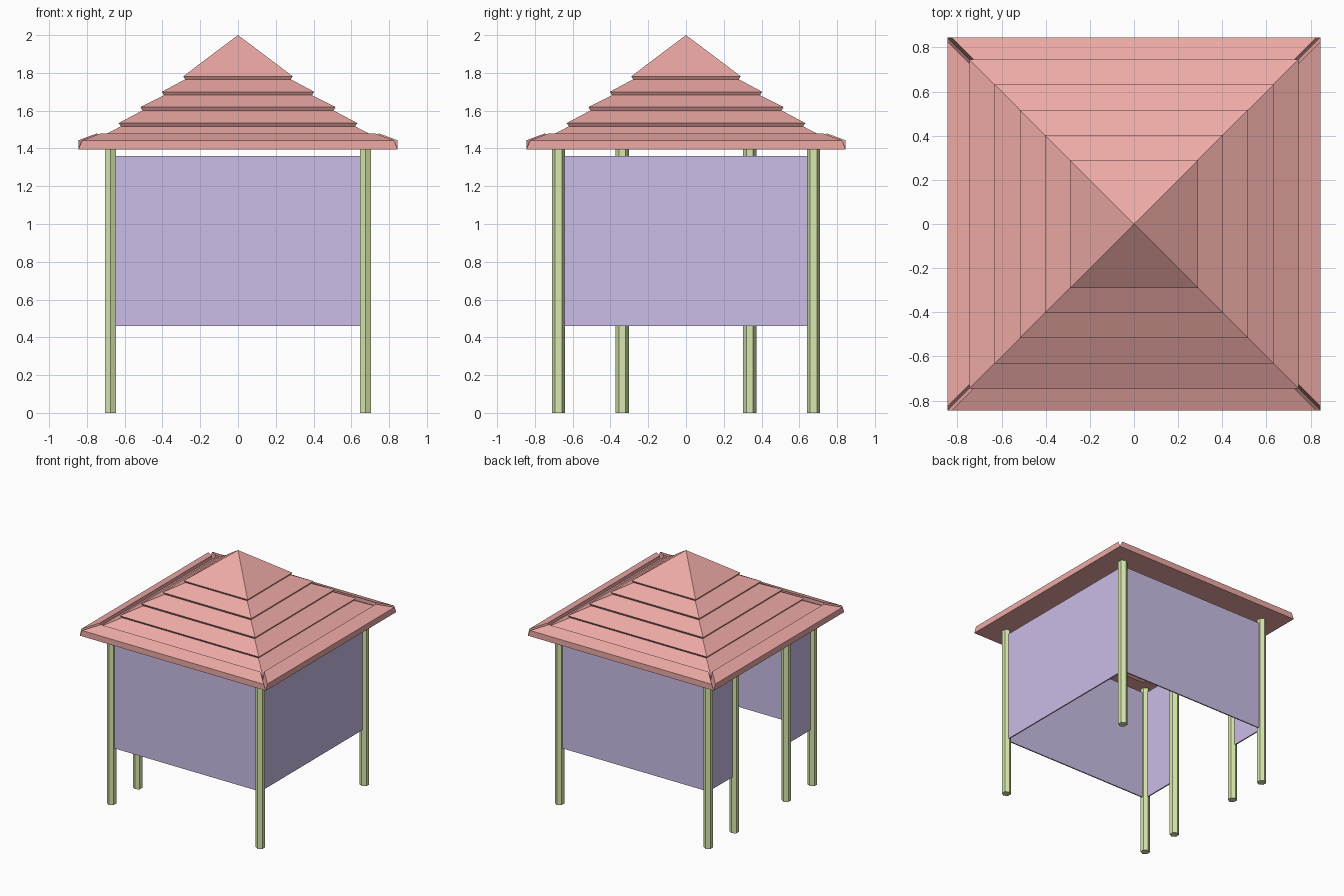
import bpy, bmesh, math

if "Cube" in bpy.data.objects:
    bpy.data.objects.remove(bpy.data.objects["Cube"])


def material(name, rgb):
    m = bpy.data.materials.new(name)
    m.diffuse_color = (*rgb, 1)
    m.use_nodes = True
    m.node_tree.nodes["Principled BSDF"].inputs["Base Color"].default_value = m.diffuse_color
    return m


RED = material("roof_red", (0.85, 0.40, 0.38))
GREEN = material("post_green", (0.68, 0.80, 0.42))
PURPLE = material("panel_purple", (0.60, 0.51, 0.80))


def finish(bm, name, mat):
    bmesh.ops.recalc_face_normals(bm, faces=bm.faces[:])
    me = bpy.data.meshes.new(name)
    bm.to_mesh(me)
    bm.free()
    me.materials.append(mat)
    ob = bpy.data.objects.new(name, me)
    bpy.context.collection.objects.link(ob)
    return ob


# Stepped roof: a half-width/height profile swept round a square, open inside
profile = [(0.29, 1.782), (0.28, 1.766), (0.403, 1.70), (0.392, 1.682),
           (0.517, 1.619), (0.506, 1.601), (0.632, 1.534), (0.62, 1.517),
           (0.745, 1.452), (0.745, 1.395), (0.60, 1.395)]
bm = bmesh.new()
apex = bm.verts.new((0, 0, 2))
corners = [(-1, -1), (1, -1), (1, 1), (-1, 1)]
rings = [[bm.verts.new((r * x, r * y, z)) for x, y in corners] for r, z in profile]
for i in range(4):
    j = (i + 1) % 4
    bm.faces.new((apex, rings[0][i], rings[0][j]))
    for a, b in zip(rings, rings[1:]):
        bm.faces.new((a[i], b[i], b[j], a[j]))
finish(bm, "stepped_roof", RED)

# Eave boards: raised edge on each side, mitred with a V groove at the corners
eave = [(0.845, 1.395, 0), (0.845, 1.443, 0.02), (0.745, 1.48, 0.02), (0.745, 1.395, 0)]
for n, side in enumerate(("front", "right", "back", "left")):
    bm = bmesh.new()
    ends = [[bm.verts.new((s * (r - inset), -r, z)) for r, z, inset in eave] for s in (-1, 1)]
    for end in ends:
        bm.faces.new(end)
    for i in range(4):
        j = (i + 1) % 4
        bm.faces.new((ends[0][i], ends[0][j], ends[1][j], ends[1][i]))
    ob = finish(bm, side + "_eave", RED)
    ob.rotation_euler.z = n * math.pi / 2

# Hexagonal posts: four corners plus two flanking the doorway on the left
P, DOOR = 0.675, 0.337
posts = [(x, y) for x in (-P, P) for y in (-P, P)] + [(-P, -DOOR), (-P, DOOR)]
for n, (x, y) in enumerate(posts):
    bpy.ops.mesh.primitive_cylinder_add(vertices=6, radius=0.035, depth=1.4, location=(x, y, 0.7))
    ob = bpy.context.object
    ob.name = f"corner_post_{n + 1}" if n < 4 else f"door_post_{n - 3}"
    ob.data.materials.append(GREEN)


# Thin wall panels hung between the posts
def panel(name, x, y, sx, sy):
    bpy.ops.mesh.primitive_cube_add(size=1, location=(x, y, 0.91))
    ob = bpy.context.object
    ob.name = name
    ob.scale = (sx, sy, 0.90)
    ob.data.materials.append(PURPLE)


T = 0.01
panel("front_panel", 0, -P, 2 * P, T)
panel("back_panel", 0, P, 2 * P, T)
panel("right_panel", P, 0, T, 2 * P)
for s, name in ((-1, "left_front_panel"), (1, "left_back_panel")):
    panel(name, -P, s * (P + DOOR) / 2, T, P - DOOR)
